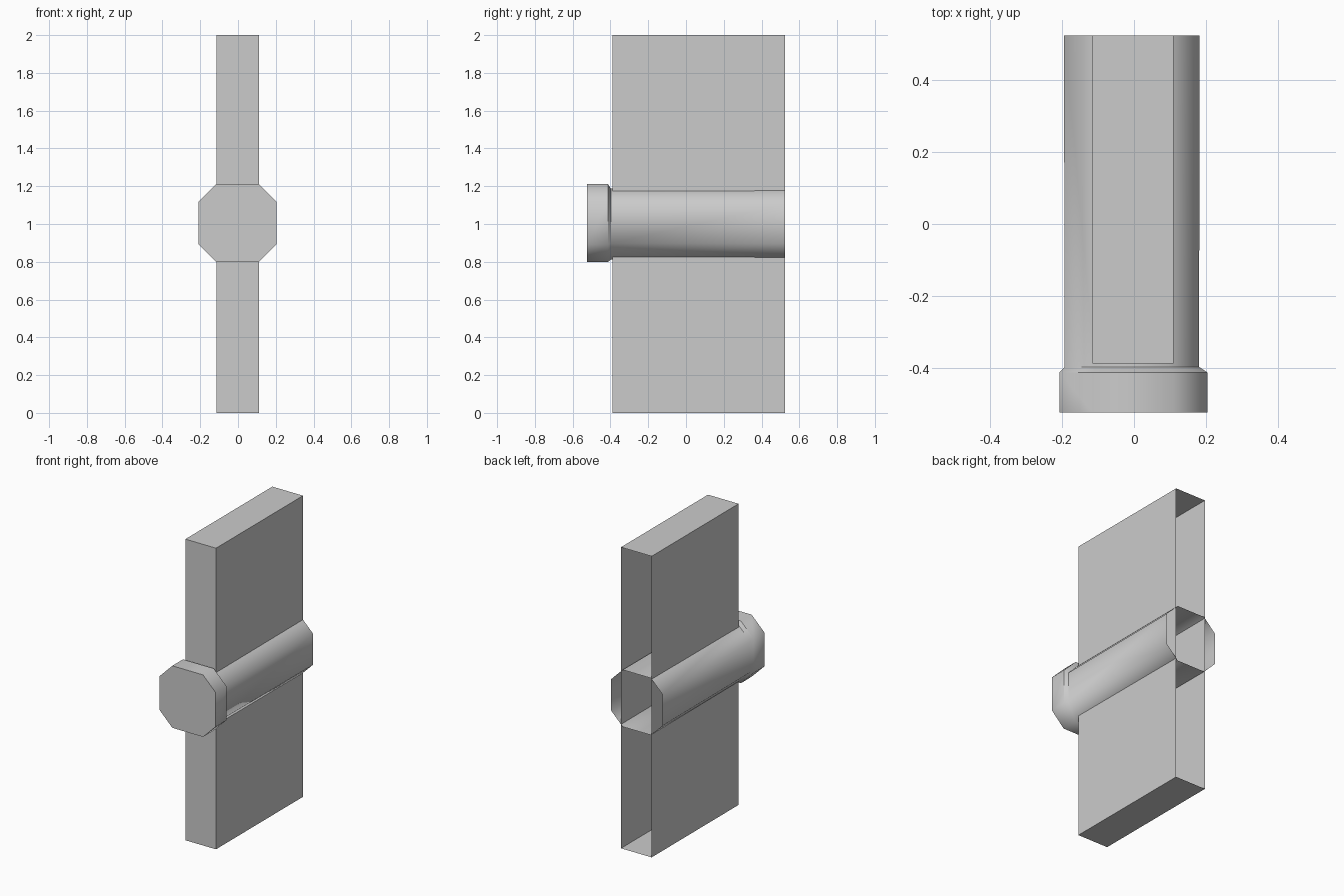
import bpy, bmesh
from math import radians

if "Cube" in bpy.data.objects:
    bpy.data.objects.remove(bpy.data.objects["Cube"])


def finish(bm, name):
    bmesh.ops.recalc_face_normals(bm, faces=bm.faces)
    mesh = bpy.data.meshes.new(name)
    bm.to_mesh(mesh)
    bm.free()
    ob = bpy.data.objects.new(name, mesh)
    bpy.context.collection.objects.link(ob)
    return ob


def octagon(y, r, cx, cz):
    c = r * 0.548
    pts = [(r, -c), (r, c), (c, r), (-c, r), (-r, c), (-r, -c), (-c, -r), (c, -r)]
    return [(cx + x, y, cz + z) for x, z in pts]


# Tall panel: a box with its back face left open
bm = bmesh.new()
bmesh.ops.create_cube(bm, size=1)
for v in bm.verts:
    v.co.x = -0.115 if v.co.x < 0 else 0.11
    v.co.y = -0.388 if v.co.y < 0 else 0.525
    v.co.z = 0 if v.co.z < 0 else 2
back = [f for f in bm.faces if all(v.co.y > 0.5 for v in f.verts)]
bmesh.ops.delete(bm, geom=back, context='FACES')
finish(bm, "panel")

# Octagonal bar with a wider front cap, open at the back: (y, radius, centre x, centre z)
stations = [(-0.525, 0.206, -0.002, 1.005), (-0.413, 0.206, -0.002, 1.005),
            (-0.398, 0.187, -0.006, 1.0), (0.525, 0.189, -0.006, 1.0)]
bm = bmesh.new()
rings = [[bm.verts.new(p) for p in octagon(*s)] for s in stations]
bm.faces.new(rings[0])
for a, b in zip(rings, rings[1:]):
    for i in range(8):
        j = (i + 1) % 8
        bm.faces.new((a[i], a[j], b[j], b[i]))
bar = finish(bm, "capped_bar")
bpy.ops.object.select_all(action='DESELECT')
bar.select_set(True)
bpy.context.view_layer.objects.active = bar
bpy.ops.object.shade_smooth_by_angle(angle=radians(55))
